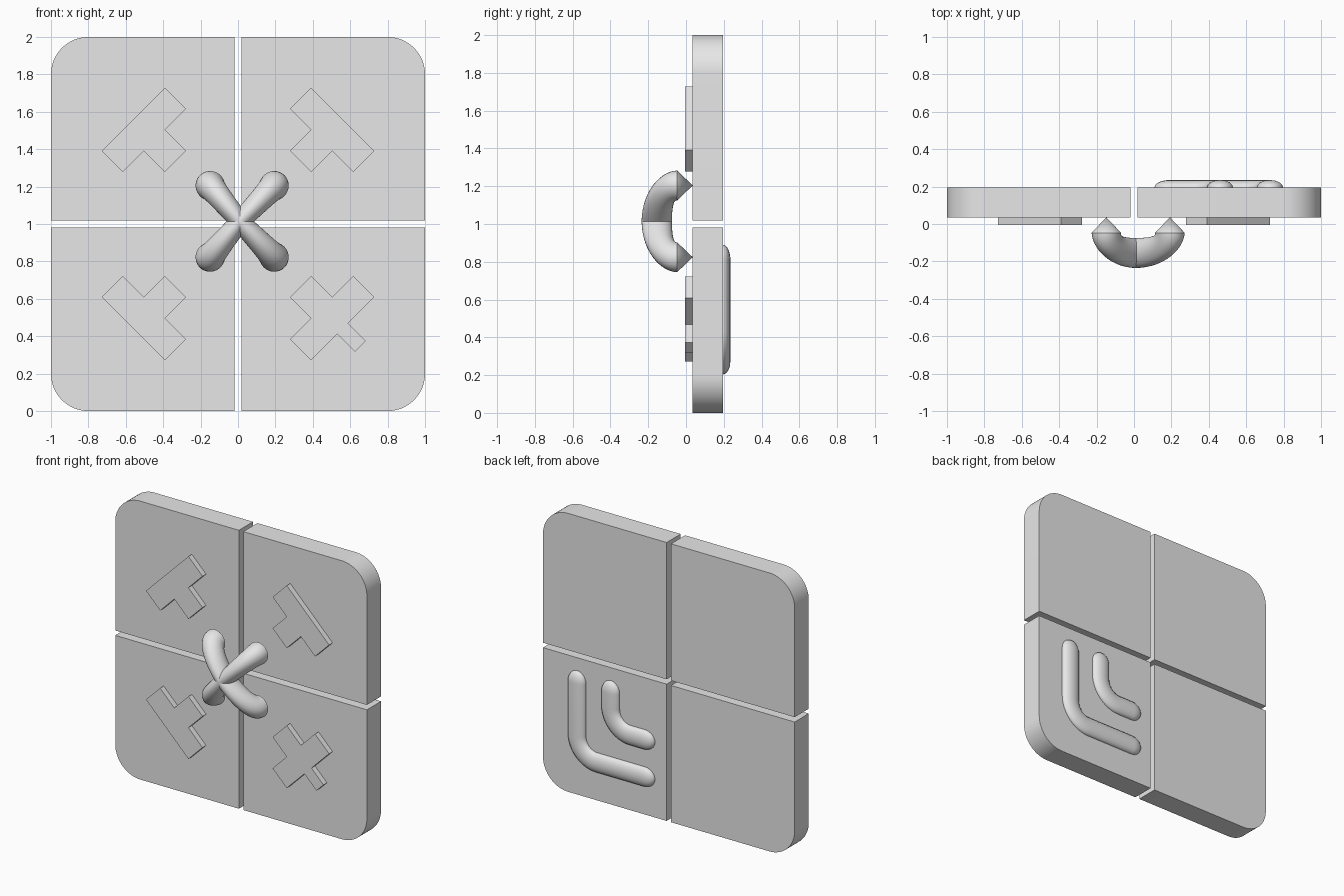
import bpy
import bmesh
from math import sin, cos, pi, hypot
from mathutils import Vector

cube = bpy.data.objects.get("Cube")
if cube:
    bpy.data.objects.remove(cube, do_unlink=True)

grey = bpy.data.materials.new("plain grey")
grey.use_nodes = True
colour = (0.8, 0.8, 0.8, 1)
grey.diffuse_color = colour
grey.node_tree.nodes["Principled BSDF"].inputs["Base Color"].default_value = colour

FRONT, BACK = 0.035, 0.195      # panel depth range
MID = 1.0                       # height of the centre


def finish(name, bm, angle=0.6):
    bmesh.ops.recalc_face_normals(bm, faces=bm.faces)
    mesh = bpy.data.meshes.new(name)
    bm.to_mesh(mesh)
    bm.free()
    ob = bpy.data.objects.new(name, mesh)
    bpy.context.collection.objects.link(ob)
    mesh.materials.append(grey)
    smooth(ob, angle)
    return ob


def smooth(ob, angle):
    bpy.ops.object.select_all(action='DESELECT')
    ob.select_set(True)
    bpy.context.view_layer.objects.active = ob
    bpy.ops.object.shade_smooth_by_angle(angle=angle)


def prism(name, outline, y0, y1):
    """Extrude an (x, z) outline from y0 to y1."""
    bm = bmesh.new()
    face = bm.faces.new([bm.verts.new((x, y0, z)) for x, z in outline])
    new = bmesh.ops.extrude_face_region(bm, geom=[face])["geom"]
    moved = [v for v in new if isinstance(v, bmesh.types.BMVert)]
    bmesh.ops.translate(bm, verts=moved, vec=(0, y1 - y0, 0))
    return finish(name, bm)


def arc(cx, cz, r, start, end, n=16):
    return [(cx + r * cos(start + (end - start) * i / n),
             cz + r * sin(start + (end - start) * i / n)) for i in range(n + 1)]


# Outlines for one quadrant, with the raised symbols on a diagonal grid
GAP, R = 0.0175, 0.2
panel = [(GAP, GAP), (1, GAP)] + arc(1 - R, 1 - R, R, 0, pi / 2) + [(GAP, 1)]
tee = [(-1, 2), (-2, 1), (-1, 0), (-2, -1), (-1, -2), (0, -1), (1, -2), (2, -1)]
cross = [(-1, -2), (0, -1), (1, -2), (2, -1), (1, 0), (.75, .25), (1.6, 1.1),
         (1.1, 1.6), (.25, .75), (0, 1), (-1, 2), (-2, 1), (-1, 0), (-2, -1)]

HOOK_X, HOOK_Z = 0.01, 1.014


def hook_arm(name, sx, sz):
    """Arm arching from the hub to a pointed end at the panels."""
    end = Vector((0.022 - HOOK_X + sx * 0.17, 0, sz * 0.19))
    reach = end.length
    out = end.normalized()
    side = out.cross(Vector((0, 1, 0)))
    hub = Vector((HOOK_X, -0.047, HOOK_Z))
    fwd = Vector((0, -1, 0))
    rings, sides = 14, 32
    bm = bmesh.new()
    prev = None
    for i in range(rings + 1):
        a = pi / 2 * i / rings
        centre = hub + out * reach * cos(a) + fwd * 0.108 * sin(a)
        u = out * cos(a) + fwd * sin(a)
        width = 0.078 - 0.026 * i / rings
        ring = [bm.verts.new(centre + u * 0.08 * cos(2 * pi * k / sides)
                             + side * width * sin(2 * pi * k / sides))
                for k in range(sides)]
        if prev is None:
            tip = bm.verts.new(centre - fwd * 0.083)
        for k in range(sides):
            j = (k + 1) % sides
            if prev is None:
                bm.faces.new((tip, ring[j], ring[k]))
            else:
                bm.faces.new((prev[k], prev[j], ring[j], ring[k]))
        prev = ring
    bm.faces.new(prev)
    finish(name, bm)


# Four panels, each with its symbol and hook arm
for sx, sz in ((1, 1), (-1, 1), (-1, -1), (1, -1)):
    where = ("upper" if sz > 0 else "lower") + ("_left" if sx > 0 else "_right")
    prism(where + "_panel", [(sx * x, MID + sz * z) for x, z in panel], FRONT, BACK)
    is_cross = sx > 0 > sz
    grid = cross if is_cross else tee
    prism(where + ("_cross" if is_cross else "_tee"),
          [(sx * (0.503 + 0.1123 * x), MID + sz * (0.503 + 0.1123 * z))
           for x, z in grid], -0.005, FRONT)
    hook_arm(where + "_hook_arm", sx, sz)


def ridge(name, c):
    """Flattened L-shaped ridge on the back, with rounded ends."""
    half, bend, start, cap = 0.07, 0.16, 0.11, 0.08
    ends = [(start + cap * (1 - cos(pi / 2 * i / 8)), sin(pi / 2 * i / 8))
            for i in range(9)]
    path = [(x, c, max(r, 0.001)) for x, r in ends]
    path += [(x, z, 1) for x, z in arc(c - bend, c - bend, bend, pi / 2, 0, 12)]
    path += [(c, x, max(r, 0.001)) for x, r in reversed(ends)]
    curve = bpy.data.curves.new(name, 'CURVE')
    curve.dimensions = '3D'
    curve.bevel_depth = half
    curve.bevel_resolution = 6
    spline = curve.splines.new('POLY')
    spline.points.add(len(path) - 1)
    for p, (x, depth, r) in zip(spline.points, path):
        p.co = (x, 0, MID - depth, 1)
        p.radius = r
    ob = bpy.data.objects.new(name, curve)
    bpy.context.collection.objects.link(ob)
    curve.materials.append(grey)
    ob.location.y = BACK
    ob.scale.y = 0.04 / half
    bpy.ops.object.select_all(action='DESELECT')
    ob.select_set(True)
    bpy.context.view_layer.objects.active = ob
    bpy.ops.object.convert(target='MESH')
    smooth(bpy.context.view_layer.objects.active, 1.0)


ridge("long_back_ridge", 0.727)
ridge("short_back_ridge", 0.46)
